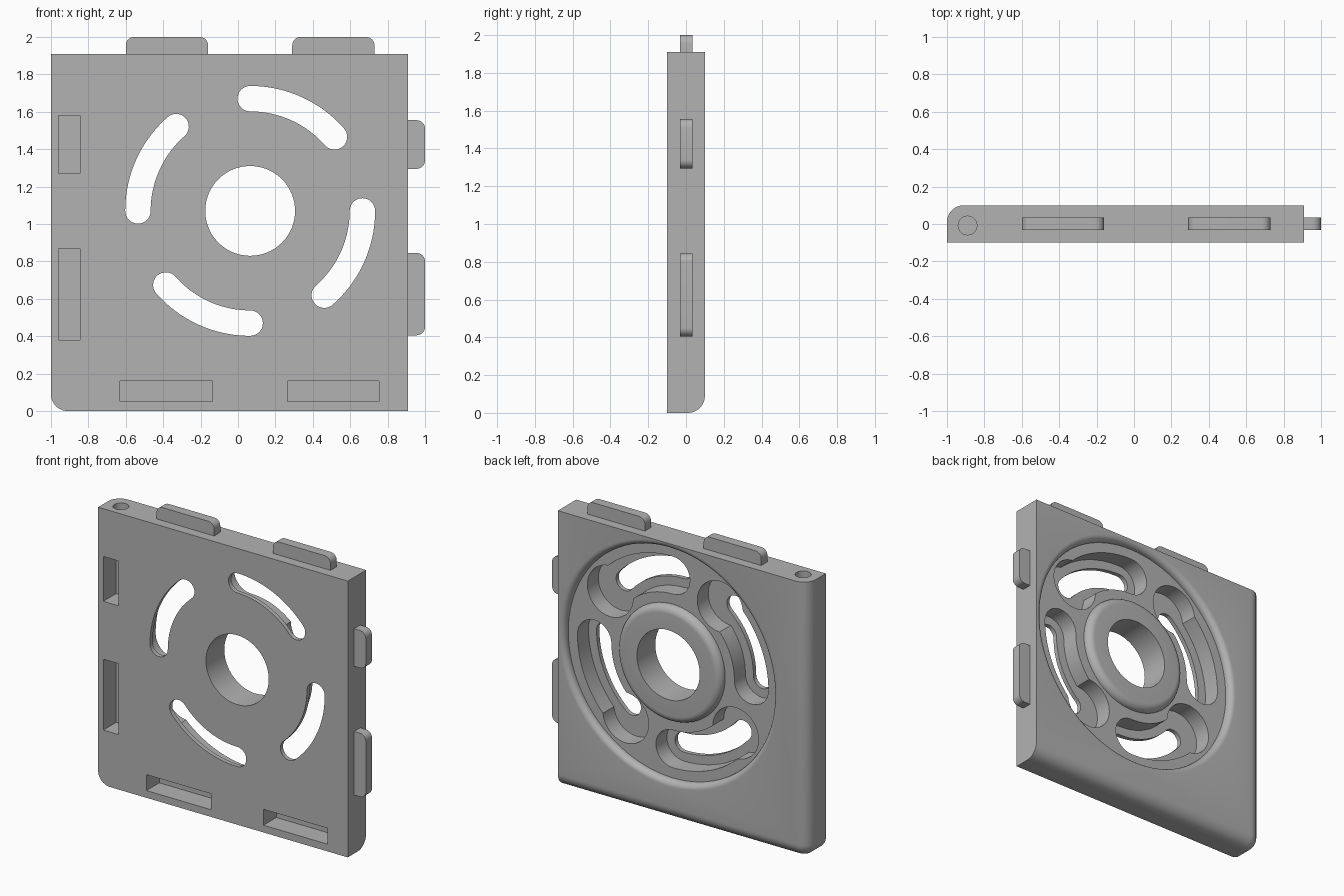
import bpy, bmesh
from math import sin, cos, pi, radians
from mathutils import Vector, Matrix

if "Cube" in bpy.data.objects:
    bpy.data.objects.remove(bpy.data.objects["Cube"])

grey = bpy.data.materials.new("plain_grey")
grey.use_nodes = True
grey.diffuse_color = (0.45, 0.45, 0.45, 1)
grey.node_tree.nodes["Principled BSDF"].inputs["Base Color"].default_value = (0.45, 0.45, 0.45, 1)

CX, CZ = 0.065, 1.07     # hub centre
HALF = 0.1               # half plate thickness
TRACK = 0.6              # slot centreline radius


def make_object(name, bm):
    bmesh.ops.recalc_face_normals(bm, faces=bm.faces)
    mesh = bpy.data.meshes.new(name)
    bm.to_mesh(mesh)
    bm.free()
    mesh.materials.append(grey)
    obj = bpy.data.objects.new(name, mesh)
    bpy.context.collection.objects.link(obj)
    return obj


def box_bm(x0, x1, y0, y1, z0, z1):
    bm = bmesh.new()
    bmesh.ops.create_cube(bm, size=1)
    for v in bm.verts:
        v.co = Vector(((x0, x1)[v.co.x > 0], (y0, y1)[v.co.y > 0], (z0, z1)[v.co.z > 0]))
    return bm


def bevel_where(bm, rule, radius, segments):
    edges = [e for e in bm.edges if rule(*[v.co for v in e.verts])]
    bmesh.ops.bevel(bm, geom=edges, offset=radius, segments=segments,
                    profile=0.5, affect='EDGES', clamp_overlap=True)


def prism(name, outline, y0, y1):
    """Extrude an x-z outline along y."""
    bm = bmesh.new()
    face = bm.faces.new([bm.verts.new((x, y0, z)) for x, z in outline])
    ext = bmesh.ops.extrude_face_region(bm, geom=[face])["geom"]
    bmesh.ops.translate(bm, vec=(0, y1 - y0, 0),
                        verts=[g for g in ext if isinstance(g, bmesh.types.BMVert)])
    return make_object(name, bm)


def arc(cx, cz, r, a0, a1, n):
    angles = [a0 + (a1 - a0) * i / n for i in range(n + 1)]
    return [(cx + r * cos(a), cz + r * sin(a)) for a in angles]


def circle(cx, cz, r, n=64):
    return arc(cx, cz, r, 0, 2 * pi, n)[:-1]


def kidney(a0, a1, w):
    """Curved slot outline with round ends, a0 < a1."""
    ends = [(CX + TRACK * cos(a), CZ + TRACK * sin(a)) for a in (a0, a1)]
    return (arc(CX, CZ, TRACK + w, a0, a1, 24)
            + arc(*ends[1], w, a1, a1 + pi, 16)[1:-1]
            + arc(CX, CZ, TRACK - w, a1, a0, 24)
            + arc(*ends[0], w, a0 + pi, a0 + 2 * pi, 16)[1:-1])


def cut(target, cutter):
    mod = target.modifiers.new("cut", 'BOOLEAN')
    mod.operation = 'DIFFERENCE'
    mod.solver = 'EXACT'
    mod.object = cutter
    bpy.context.view_layer.objects.active = target
    bpy.ops.object.modifier_apply(modifier=mod.name)
    bpy.data.objects.remove(cutter)


# Plate with the lower right corner and two back edges rounded
bm = box_bm(-1, 0.91, -HALF, HALF, 0, 1.91)


def rounded_edge(a, b):
    side = a.x < -0.9 and b.x < -0.9
    back = a.y > 0 and b.y > 0
    low = a.z < 0.1 and b.z < 0.1
    return side + back + low == 2


bevel_where(bm, rounded_edge, 0.09, 10)
plate = make_object("plate", bm)

# Ring-shaped recess in the back, leaving a hub with a rounded rim
floor = 0.05
profile = ([(x, y) for x, y in arc(0.35, floor, 0.05, 0, pi / 2, 8)]
           + [(0.35, 0.2), (0.84, 0.2)]
           + [(x, y) for x, y in arc(0.84, 0.06, 0.04, pi / 2, pi, 8)]
           + [(0.80, floor)])
bm = bmesh.new()
STEPS = 96
rings = []
for i in range(STEPS):
    a = 2 * pi * i / STEPS
    rings.append([bm.verts.new((CX + r * cos(a), y, CZ + r * sin(a))) for r, y in profile])
for i in range(STEPS):
    p, q = rings[i], rings[(i + 1) % STEPS]
    for j in range(len(profile)):
        k = (j + 1) % len(profile)
        bm.faces.new((p[j], p[k], q[k], q[j]))
cut(plate, make_object("recess_cutter", bm))

# Centre hole
cut(plate, prism("hole_cutter", circle(CX, CZ, 0.24, 96), -0.3, 0.3))

# Four keyhole pockets with narrow through slots
for i in range(4):
    turn = i * pi / 2
    a0, a1 = turn + radians(41.3), turn + pi / 2
    cut(plate, prism("pocket_cutter", kidney(a0, a1, 0.13), -0.07, 0.3))
    b = turn + radians(37)
    cut(plate, prism("entry_cutter",
                     circle(CX + TRACK * cos(b), CZ + TRACK * sin(b), 0.175), -0.07, 0.3))
    cut(plate, prism("slot_cutter", kidney(a0, a1, 0.068), -0.3, 0.3))

# Sockets in the front
for x0, x1, z0, z1 in ((-0.96, -0.845, 1.27, 1.58), (-0.96, -0.845, 0.38, 0.87),
                       (-0.63, -0.135, 0.05, 0.16), (0.265, 0.755, 0.05, 0.16)):
    cut(plate, make_object("socket_cutter", box_bm(x0, x1, -0.3, 0.04, z0, z1)))

# Pin hole in the top edge
bm = bmesh.new()
bmesh.ops.create_cone(bm, cap_ends=True, segments=32, radius1=0.05, radius2=0.05, depth=0.4,
                      matrix=Matrix.Translation((-0.89, -0.008, 1.91)))
cut(plate, make_object("pin_hole_cutter", bm))

# Tabs on the top and left edges, outer corners rounded
parts = [plate]
for n, (x0, x1) in enumerate(((-0.6, -0.16), (0.29, 0.73))):
    bm = box_bm(x0, x1, -0.032, 0.035, 1.9, 2.0)
    bevel_where(bm, lambda a, b: a.z > 1.95 and b.z > 1.95 and abs(a.x - b.x) < 0.01, 0.045, 8)
    parts.append(make_object(f"top_tab_{n + 1}", bm))
for n, (z0, z1) in enumerate(((0.405, 0.845), (1.295, 1.555))):
    bm = box_bm(0.9, 1.0, -0.032, 0.035, z0, z1)
    bevel_where(bm, lambda a, b: a.x > 0.95 and b.x > 0.95 and abs(a.z - b.z) < 0.01, 0.045, 8)
    parts.append(make_object(f"side_tab_{n + 1}", bm))

# Smooth shading with sharp edges kept
bpy.ops.object.select_all(action='DESELECT')
for obj in parts:
    obj.select_set(True)
bpy.context.view_layer.objects.active = plate
bpy.ops.object.shade_smooth_by_angle(angle=radians(30))
